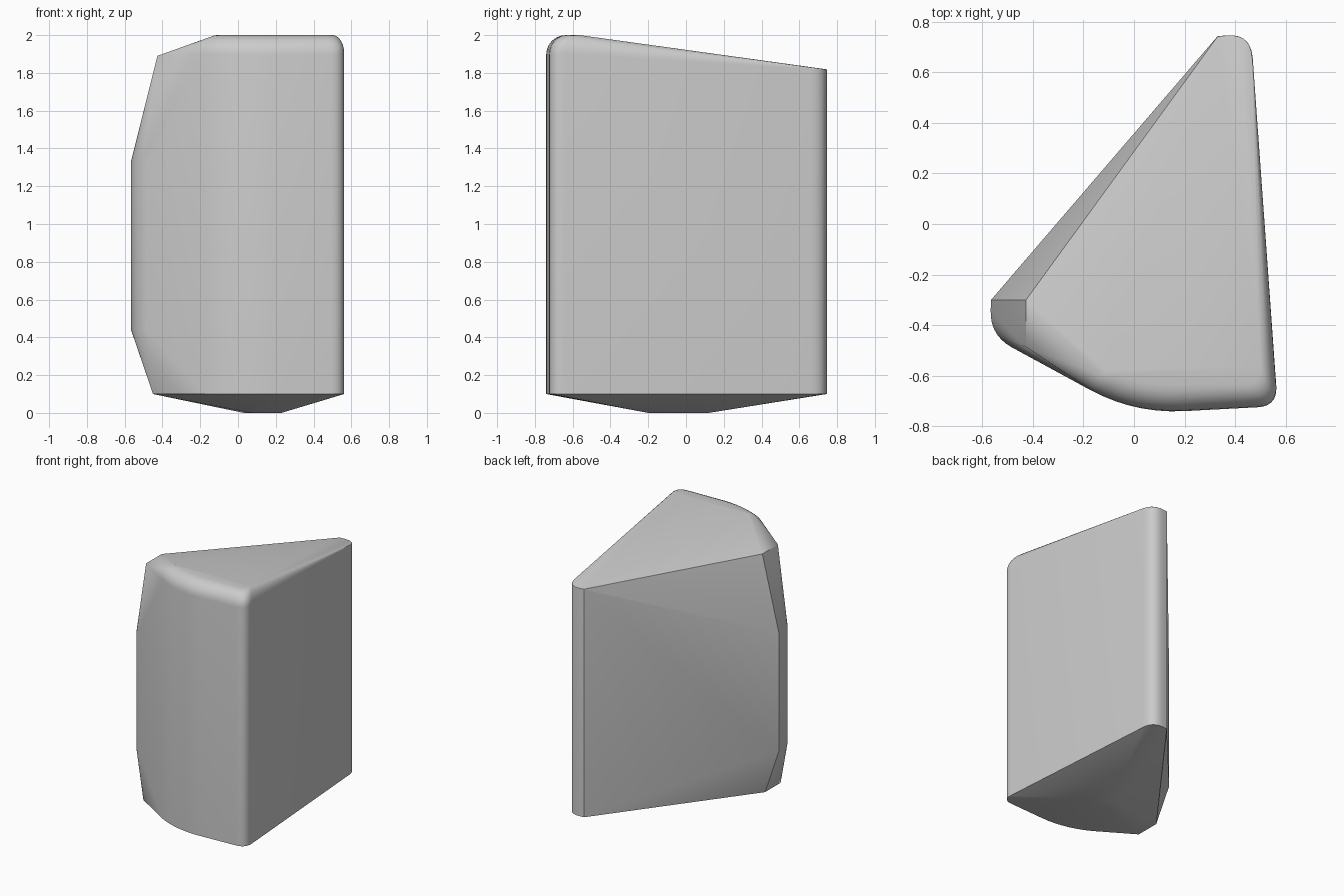
import bpy, bmesh, math

if "Cube" in bpy.data.objects:
    bpy.data.objects.remove(bpy.data.objects["Cube"], do_unlink=True)

grey = bpy.data.materials.new("light grey")
grey.use_nodes = True
colour = (0.6, 0.6, 0.6, 1)
grey.diffuse_color = colour
grey.node_tree.nodes["Principled BSDF"].inputs["Base Color"].default_value = colour

# Plan corners: x, y, corner radius
corners = [(-0.57, -0.44, 0.10), (0.0, -0.75, 0.2), (0.568, -0.72, 0.08),
           (0.462, 0.755, 0.10)]


def rounded(before, corner, after, radius, steps=7):
    """Quadratic blend across one plan corner."""
    x, y = corner
    ends = []
    for px, py in (before, after):
        length = math.hypot(px - x, py - y)
        ends.append((x + (px - x) * radius / length, y + (py - y) * radius / length))
    (ax, ay), (bx, by) = ends
    for i in range(steps + 1):
        t = i / steps
        yield ((1 - t) ** 2 * ax + 2 * t * (1 - t) * x + t * t * bx,
               (1 - t) ** 2 * ay + 2 * t * (1 - t) * y + t * t * by)


start, end = (-0.565, -0.30), (0.33, 0.742)
path = [start] + [c[:2] for c in corners] + [end]
plan = [start]
for i, (x, y, r) in enumerate(corners, 1):
    plan += rounded(path[i - 1], path[i], path[i + 1], r)
plan.append(end)

points = []
for x, y in plan:
    if x < -0.45:
        # Upright band of the narrow side
        points += [(x, y, 0.44), (x, y, 1.33)]
        continue
    points.append((x, y, 0.1))
    # Top edge: the rounding fades out towards the back
    back = (y + 0.74) / 1.48
    radius = 0.10 * (1 - back) + 0.004
    top = 2.0 - 0.18 * max(0, (y + 0.62) / 1.36)
    length = math.hypot(x - 0.2, y + 0.2)
    for i in range(7):
        a = math.pi / 2 * i / 6
        inset = radius * (1 - math.cos(a)) / length
        points.append((x + (0.2 - x) * inset, y + (-0.2 - y) * inset,
                       top - radius * (1 - math.sin(a))))

# Tapered ends of the narrow side, and the small flat foot
for y in (-0.30, -0.485):
    points += [(-0.427, y, 1.89), (-0.45, y, 0.1)]
points += [(0.03, -0.1, 0), (0.08, -0.2, 0), (0.23, -0.2, 0), (0.23, 0.12, 0)]

bm = bmesh.new()
for p in points:
    bm.verts.new(p)
hull = bmesh.ops.convex_hull(bm, input=bm.verts)
bmesh.ops.delete(bm, geom=[v for v in bm.verts if not v.link_faces], context='VERTS')
bmesh.ops.dissolve_limit(bm, angle_limit=math.radians(0.5), verts=bm.verts, edges=bm.edges)
bmesh.ops.recalc_face_normals(bm, faces=bm.faces)
mesh = bpy.data.meshes.new("wedge_block")
bm.to_mesh(mesh)
bm.free()
mesh.materials.append(grey)

block = bpy.data.objects.new("wedge_block", mesh)
bpy.context.collection.objects.link(block)
bpy.ops.object.select_all(action='DESELECT')
block.select_set(True)
bpy.context.view_layer.objects.active = block
bpy.ops.object.shade_smooth_by_angle(angle=math.radians(25))
